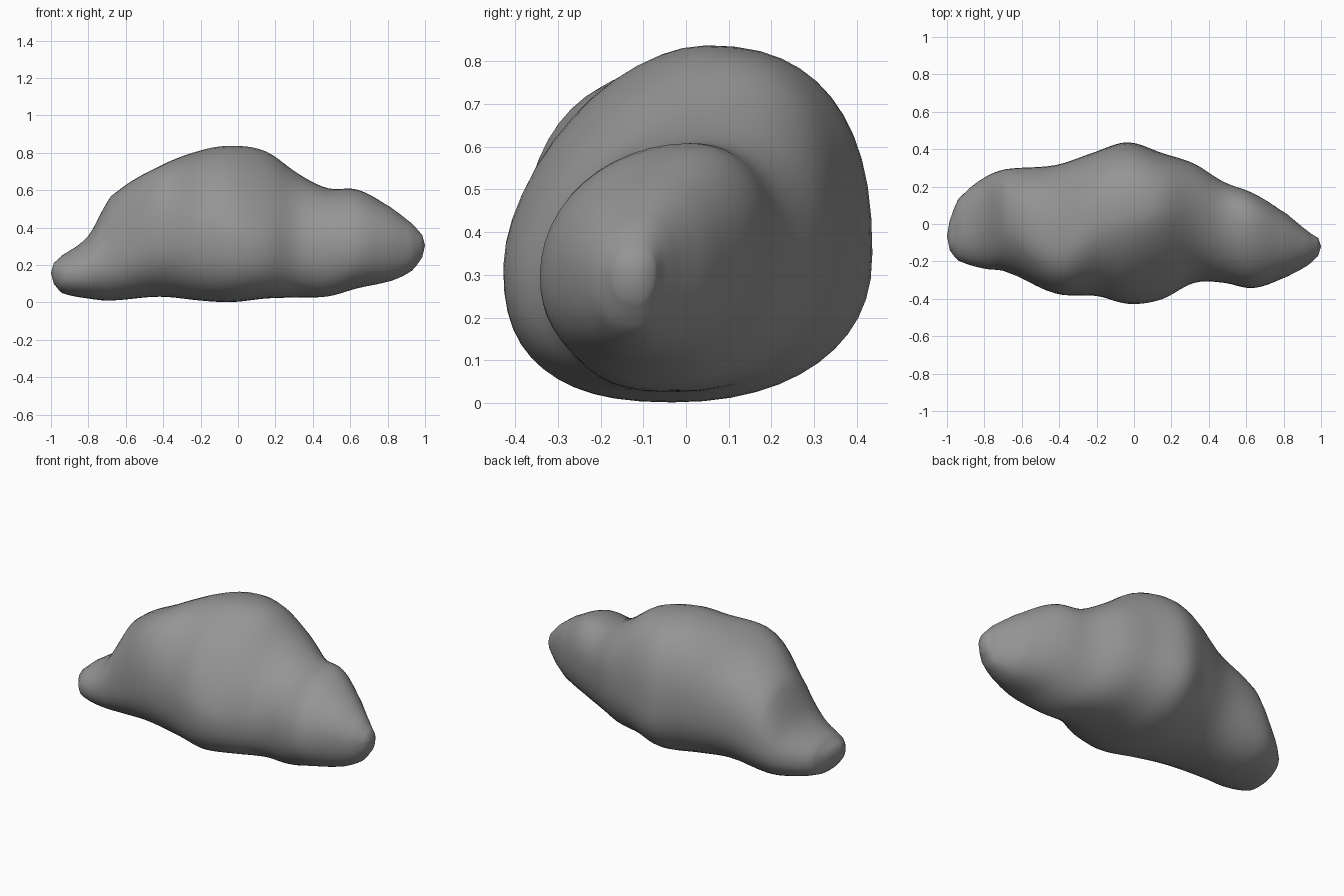
import bpy, bmesh, math

if "Cube" in bpy.data.objects:
    bpy.data.objects.remove(bpy.data.objects["Cube"])

# Cross-sections along x:
# x, front(y,z), top(y,z), back(y,z), bottom(y,z), fullness of the front-top shoulder
SECTIONS = [
    (-.985, -.14, .16, -.08, .21, .02, .16, -.07, .10, 2.0),
    (-.94, -.195, .15, -.05, .25, .13, .15, -.05, .05, 2.0),
    (-.80, -.24, .17, .00, .355, .25, .19, -.02, .02, 2.0),
    (-.68, -.255, .22, .00, .565, .295, .25, .00, .008, 2.0),
    (-.42, -.375, .35, -.11, .73, .315, .35, .00, .03, 2.3),
    (-.20, -.385, .35, .01, .815, .39, .38, -.03, .008, 1.85),
    (-.03, -.43, .33, .04, .84, .44, .34, -.03, .0, 1.65),
    (.15, -.405, .30, .07, .81, .38, .38, -.03, .02, 1.55),
    (.32, -.315, .28, .08, .69, .325, .40, -.03, .025, 1.8),
    (.48, -.315, .29, .03, .61, .225, .40, -.08, .03, 2.0),
    (.64, -.345, .30, .00, .605, .165, .40, -.10, .075, 2.0),
    (.82, -.28, .31, -.08, .505, .05, .34, -.12, .115, 2.0),
    (.93, -.22, .30, -.11, .42, -.04, .32, -.12, .17, 2.0),
    (.985, -.17, .31, -.12, .36, -.075, .31, -.12, .24, 2.0),
]
QUARTER = 12
STEPS = 5


def tangent(i, k):
    a, b = SECTIONS[max(i - 1, 0)], SECTIONS[min(i + 1, len(SECTIONS) - 1)]
    return (b[k] - a[k]) / (b[0] - a[0])


def blend(i, t):
    """Smooth (Hermite) section between section i and i + 1."""
    a, b = SECTIONS[i], SECTIONS[i + 1]
    h = b[0] - a[0]
    out = [a[0] + h * t]
    for k in range(1, 10):
        out.append((2*t**3 - 3*t*t + 1) * a[k] + (t**3 - 2*t*t + t) * h * tangent(i, k)
                   + (3*t*t - 2*t**3) * b[k] + (t**3 - t*t) * h * tangent(i + 1, k))
    return out


def ring(s):
    """Closed outline of four superellipse quarters joined at the extreme points."""
    x, fy, fz, ty, tz, by, bz, uy, uz, n = s
    mid = max(0, 1 - abs(x) / .5)          # the middle is boxier than the ends
    # side point (widest), pole point (highest or lowest), exponent, direction
    quarters = [((fy, fz), (ty, tz), n, True),
                ((by, bz), (ty, tz), 2.2 + .3 * mid, False),
                ((by, bz), (uy, uz), 2.2, True),
                ((fy, fz), (uy, uz), 2.2 + .4 * mid, False)]
    pts = []
    for side, pole, e, forward in quarters:
        for j in range(QUARTER):
            a = math.pi / 2 * (j if forward else QUARTER - j) / QUARTER
            c, d = max(math.cos(a), 0) ** (2 / e), math.sin(a) ** (2 / e)
            pts.append((x, pole[0] + (side[0] - pole[0]) * c,
                        side[1] + (pole[1] - side[1]) * d))
    return pts


# Boulder body lofted through the sections
bm = bmesh.new()
loft = [blend(i, s / STEPS) for i in range(len(SECTIONS) - 1) for s in range(STEPS)]
loft.append(SECTIONS[-1])
rings = [[bm.verts.new(p) for p in ring(s)] for s in loft]
count = 4 * QUARTER
for r0, r1 in zip(rings, rings[1:]):
    for j in range(count):
        k = (j + 1) % count
        bm.faces.new((r0[j], r0[k], r1[k], r1[j]))

# Rounded tips
for r, tip in ((rings[0], (-1, -.065, .157)), (rings[-1], (1, -.12, .305))):
    v = bm.verts.new(tip)
    for j in range(count):
        bm.faces.new((r[j], r[(j + 1) % count], v))

# Soften the seams between sections
for _ in range(2):
    bmesh.ops.smooth_vert(bm, verts=[v for v in bm.verts if abs(v.co.x) < .95], factor=.5,
                          use_axis_x=False, use_axis_y=True, use_axis_z=True)

bmesh.ops.recalc_face_normals(bm, faces=bm.faces)
mesh = bpy.data.meshes.new("boulder")
bm.to_mesh(mesh)
bm.free()
mesh.shade_smooth()
boulder = bpy.data.objects.new("boulder", mesh)
bpy.context.collection.objects.link(boulder)

# Dark grey stone
stone = bpy.data.materials.new("stone")
stone.diffuse_color = (.3, .3, .3, 1)
stone.use_nodes = True
stone.node_tree.nodes["Principled BSDF"].inputs["Base Color"].default_value = stone.diffuse_color
mesh.materials.append(stone)
